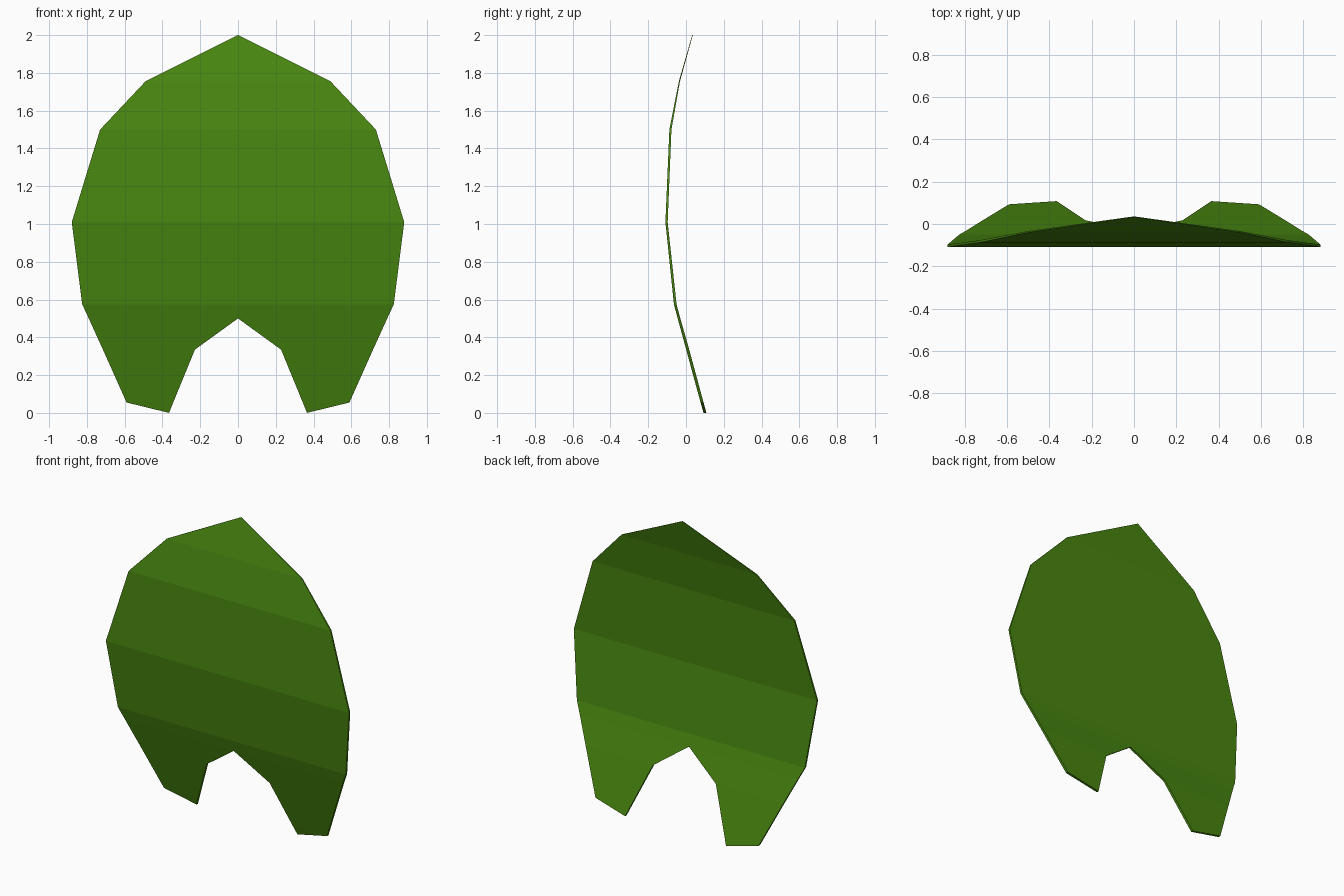
import bpy, bmesh

cube = bpy.data.objects.get("Cube")
if cube:
    bpy.data.objects.remove(cube, do_unlink=True)

# Leaf green
green = bpy.data.materials.new("leaf_green")
green.use_nodes = True
colour = (0.065, 0.24, 0.005, 1)
green.diffuse_color = colour
green.node_tree.nodes["Principled BSDF"].inputs["Base Color"].default_value = colour

# Cross-sections of one half: height, front depth, inner x, outer x, thickness
sections = [
    (0.00, 0.093, 0.365, 0.365, 0.015),
    (0.055, 0.077, 0.343, 0.59, 0.016),
    (0.335, 0.001, 0.228, 0.715, 0.016),
    (0.50, -0.044, 0, 0.79, 0.014),
    (0.575, -0.064, 0, 0.825, 0.014),
    (1.01, -0.109, 0, 0.88, 0.012),
    (1.50, -0.088, 0, 0.73, 0.011),
    (1.755, -0.038, 0, 0.49, 0.006),
    (2.00, 0.033, 0, 0, 0.003),
]

# Skin neighbouring sections, leaving the centre line open for the mirror
bm = bmesh.new()
rings = []
for z, y, inner, outer, thick in sections:
    corners = [(inner, y), (outer, y), (outer, y + thick), (inner, y + thick)]
    rings.append([bm.verts.new((px, py, z)) for px, py in corners])
for (a, b), (lower, upper) in zip(zip(rings, rings[1:]), zip(sections, sections[1:])):
    for i in range(4):
        j = (i + 1) % 4
        if i == 3 and lower[2] == 0 and upper[2] == 0:
            continue
        bm.faces.new((a[i], a[j], b[j], b[i]))
bmesh.ops.remove_doubles(bm, verts=bm.verts, dist=0.0005)
bmesh.ops.recalc_face_normals(bm, faces=bm.faces)

mesh = bpy.data.meshes.new("leaf")
bm.to_mesh(mesh)
bm.free()
mesh.materials.append(green)
leaf = bpy.data.objects.new("leaf", mesh)
bpy.context.collection.objects.link(leaf)

# Other half
mirror = leaf.modifiers.new("mirror", "MIRROR")
mirror.use_axis[0] = True
mirror.use_clip = True
